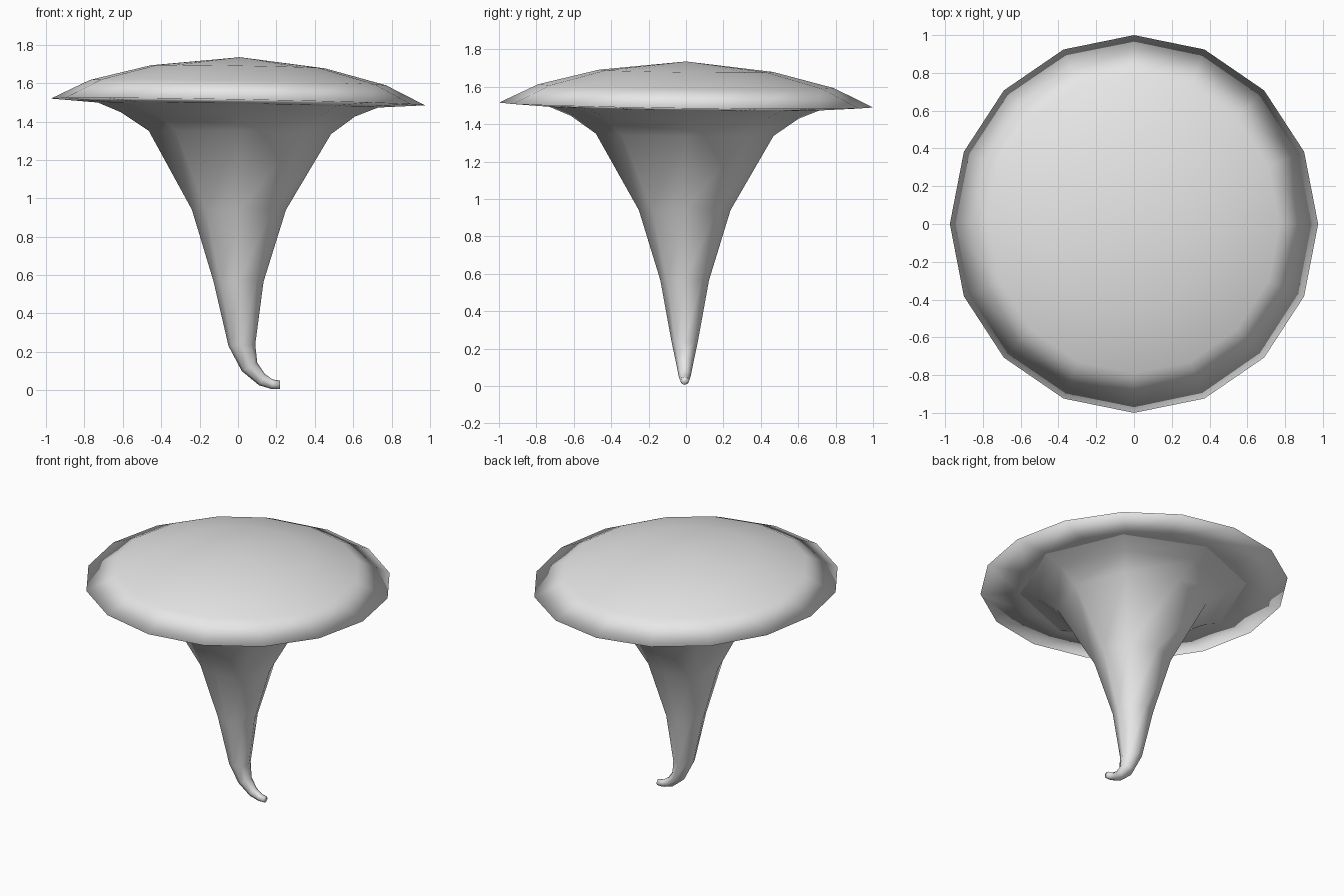
import bpy
import bmesh
from math import cos, sin, pi
from mathutils import Vector

if "Cube" in bpy.data.objects:
    bpy.data.objects.remove(bpy.data.objects["Cube"], do_unlink=True)

# One plain grey for the whole model
grey = bpy.data.materials.new("plain_grey")
grey.use_nodes = True
colour = (0.8, 0.8, 0.8, 1)
grey.diffuse_color = colour
grey.node_tree.nodes["Principled BSDF"].inputs["Base Color"].default_value = colour


def ring(bm, centre, rx, ry, sides, tilt_x=0, tilt_y=0):
    """Add a loop of vertices, tilted along x and y."""
    u = Vector((cos(tilt_x), 0, sin(tilt_x)))
    v = Vector((0, cos(tilt_y), sin(tilt_y)))
    angles = [2 * pi * i / sides for i in range(sides)]
    return [bm.verts.new(Vector(centre) + u * rx * cos(a) + v * ry * sin(a))
            for a in angles]


def bridge(bm, lower, upper):
    n = len(lower)
    for i in range(n):
        j = (i + 1) % n
        bm.faces.new((lower[i], lower[j], upper[j], upper[i]))


def fan(bm, loop, point):
    tip = bm.verts.new(point)
    for i in range(len(loop)):
        bm.faces.new((loop[i], loop[(i + 1) % len(loop)], tip))


def finish(bm, name):
    bmesh.ops.recalc_face_normals(bm, faces=bm.faces)
    for face in bm.faces:
        face.smooth = True
    mesh = bpy.data.meshes.new(name)
    bm.to_mesh(mesh)
    bm.free()
    mesh.materials.append(grey)
    obj = bpy.data.objects.new(name, mesh)
    bpy.context.collection.objects.link(obj)


TILT_X, TILT_Y = -0.018, -0.013

# Shallow domed cap with a sharp rim and a nearly flat underside
bm = bmesh.new()
cap_profile = [(0.72, 1.484), (1.0, 1.502), (0.79, 1.603), (0.465, 1.685)]
loops = [ring(bm, (0, 0, z), r * 0.975, r, 16, TILT_X, TILT_Y)
         for r, z in cap_profile]
for lower, upper in zip(loops, loops[1:]):
    bridge(bm, lower, upper)
fan(bm, loops[-1], (0.01, 0, 1.735))
fan(bm, loops[0][::-1], (0, 0, 1.484))
finish(bm, "cap")

# Flared stem that narrows and curls sideways at its foot: x, z, radius, tilt
bm = bmesh.new()
stem_path = [
    (0.22, 0.028, 0.022, pi / 2),
    (0.178, 0.031, 0.025, 1.45),
    (0.125, 0.055, 0.033, 1.1),
    (0.06, 0.122, 0.046, 0.51),
    (0.02, 0.235, 0.07, 0.05),
    (0.003, 0.565, 0.13, 0),
    (0.005, 0.94, 0.245, 0),
    (0.01, 1.343, 0.475, TILT_X),
    (0, 1.437, 0.61, TILT_X),
    (0, 1.49, 0.74, TILT_X),
]
loops = [ring(bm, (x, -0.007, z), r, r, 8, tilt, TILT_Y if z > 1 else 0)
         for x, z, r, tilt in stem_path]
for lower, upper in zip(loops, loops[1:]):
    bridge(bm, lower, upper)
bm.faces.new(loops[0][::-1])
finish(bm, "stem")
